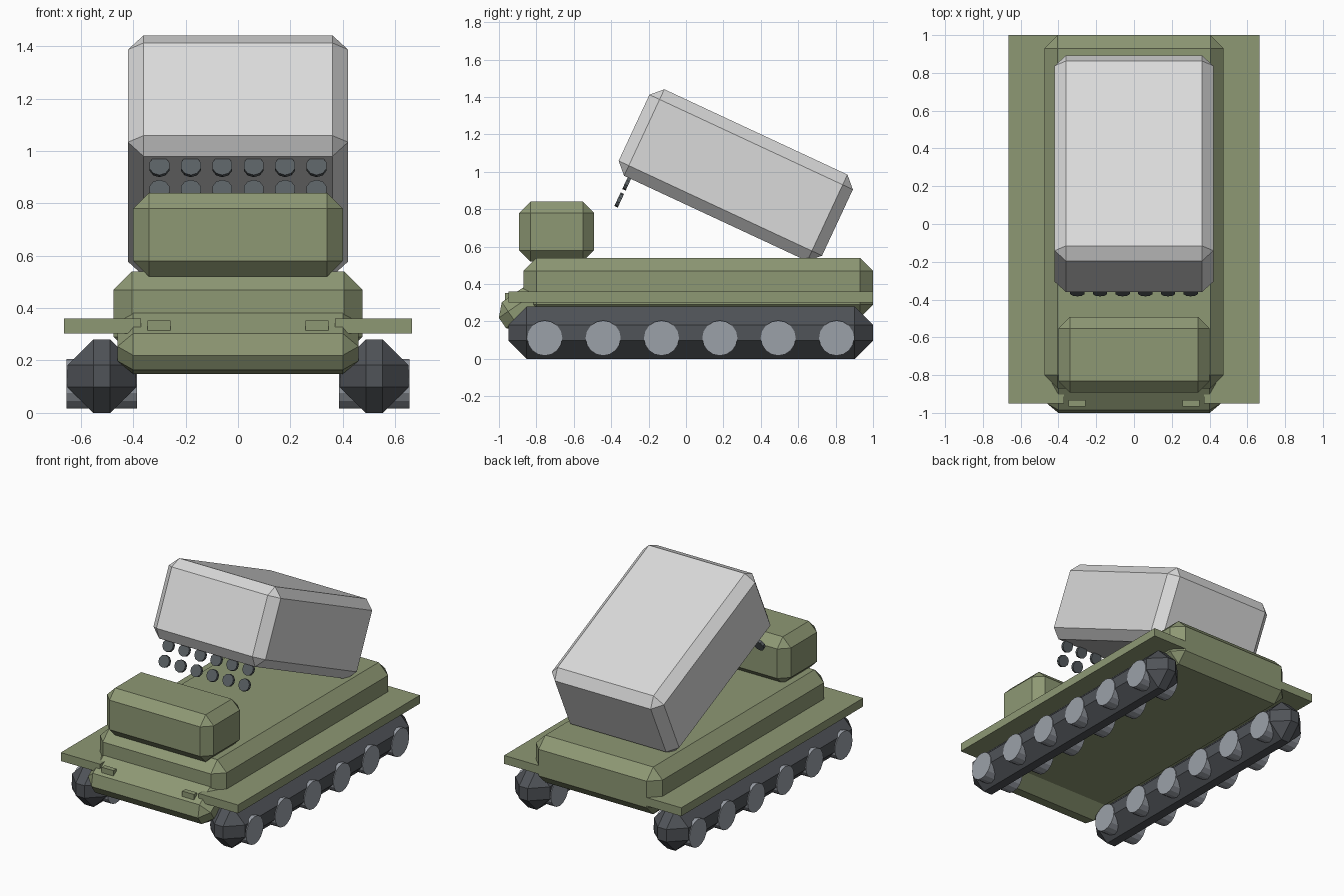
import bpy
import bmesh
from math import pi
from mathutils import Matrix, Vector

if "Cube" in bpy.data.objects:
    bpy.data.objects.remove(bpy.data.objects["Cube"], do_unlink=True)


def material(name, rgb):
    mat = bpy.data.materials.new(name)
    mat.use_nodes = True
    color = (*rgb, 1.0)
    mat.diffuse_color = color
    for node in mat.node_tree.nodes:
        if node.type == 'BSDF_PRINCIPLED':
            node.inputs["Base Color"].default_value = color
    return mat


OLIVE = material("olive_green", (0.27, 0.315, 0.175))
LIGHT = material("light_grey", (0.70, 0.70, 0.70))
DARK = material("dark_grey", (0.08, 0.087, 0.098))
STEEL = material("steel_grey", (0.33, 0.355, 0.395))
TUBE = material("tube_grey", (0.10, 0.115, 0.125))


def finish(bm, name, mat, center, tilt):
    mesh = bpy.data.meshes.new(name)
    bm.to_mesh(mesh)
    bm.free()
    mesh.materials.append(mat)
    obj = bpy.data.objects.new(name, mesh)
    obj.location = center
    obj.rotation_euler = (tilt, 0, 0)
    bpy.context.collection.objects.link(obj)
    return obj


def box(name, mat, center, size, chamfer=0.0, tilt=0.0):
    """Box with optional flat chamfers, tilted about x."""
    bm = bmesh.new()
    bmesh.ops.create_cube(bm, size=1, matrix=Matrix.Diagonal((*size, 1)))
    if chamfer:
        bmesh.ops.bevel(bm, geom=bm.edges[:], offset=chamfer, segments=1,
                        profile=0.5, affect='EDGES')
    return finish(bm, name, mat, center, tilt)


def disc(name, mat, center, radius, depth, sides, axis, tilt=0.0):
    """Flat-shaded cylinder along x or y."""
    turn = Matrix.Rotation(pi / 2, 4, 'Y' if axis == 'X' else 'X')
    bm = bmesh.new()
    bmesh.ops.create_cone(bm, cap_ends=True, segments=sides, radius1=radius,
                          radius2=radius, depth=depth, matrix=turn)
    return finish(bm, name, mat, center, tilt)


# Body
box("hull", OLIVE, (0, 0.065, 0.38), (0.95, 1.87, 0.32), 0.07)
box("nose_plate", OLIVE, (0, -0.8165, 0.305), (0.92, 0.40, 0.187), 0.06, 0.6)
box("cabin", OLIVE, (0, -0.692, 0.68), (0.80, 0.40, 0.32), 0.06)

# Running gear, fenders and lamps on both sides
for side, label in ((1, "left"), (-1, "right")):
    box(f"{label}_fender", OLIVE, (side * 0.5175, 0.025, 0.331), (0.295, 1.95, 0.057))
    box(f"{label}_front_lamp", OLIVE, (side * 0.302, -0.95, 0.332), (0.088, 0.034, 0.04))
    box(f"{label}_track", DARK, (side * 0.52, 0.025, 0.14), (0.26, 1.95, 0.28), 0.098)
    for i in range(6):
        disc(f"{label}_wheel_{i + 1}", STEEL, (side * 0.52, -0.755 + i * 0.312, 0.111),
             0.094, 0.27, 16, 'X')

# Raised launcher with two rows of tubes
TILT = -0.436
box("launcher", LIGHT, (0, 0.266, 0.982), (0.84, 1.2, 0.51), 0.06, TILT)
row_step = Matrix.Rotation(TILT, 3, 'X') @ Vector((0, 0, -0.1))
for row in range(2):
    for col in range(6):
        place = Vector((-0.3 + col * 0.12, -0.315, 0.94)) + row * row_step
        disc(f"launch_tube_{row + 1}_{col + 1}", TUBE, place, 0.04, 0.02, 10, 'Y', TILT)
